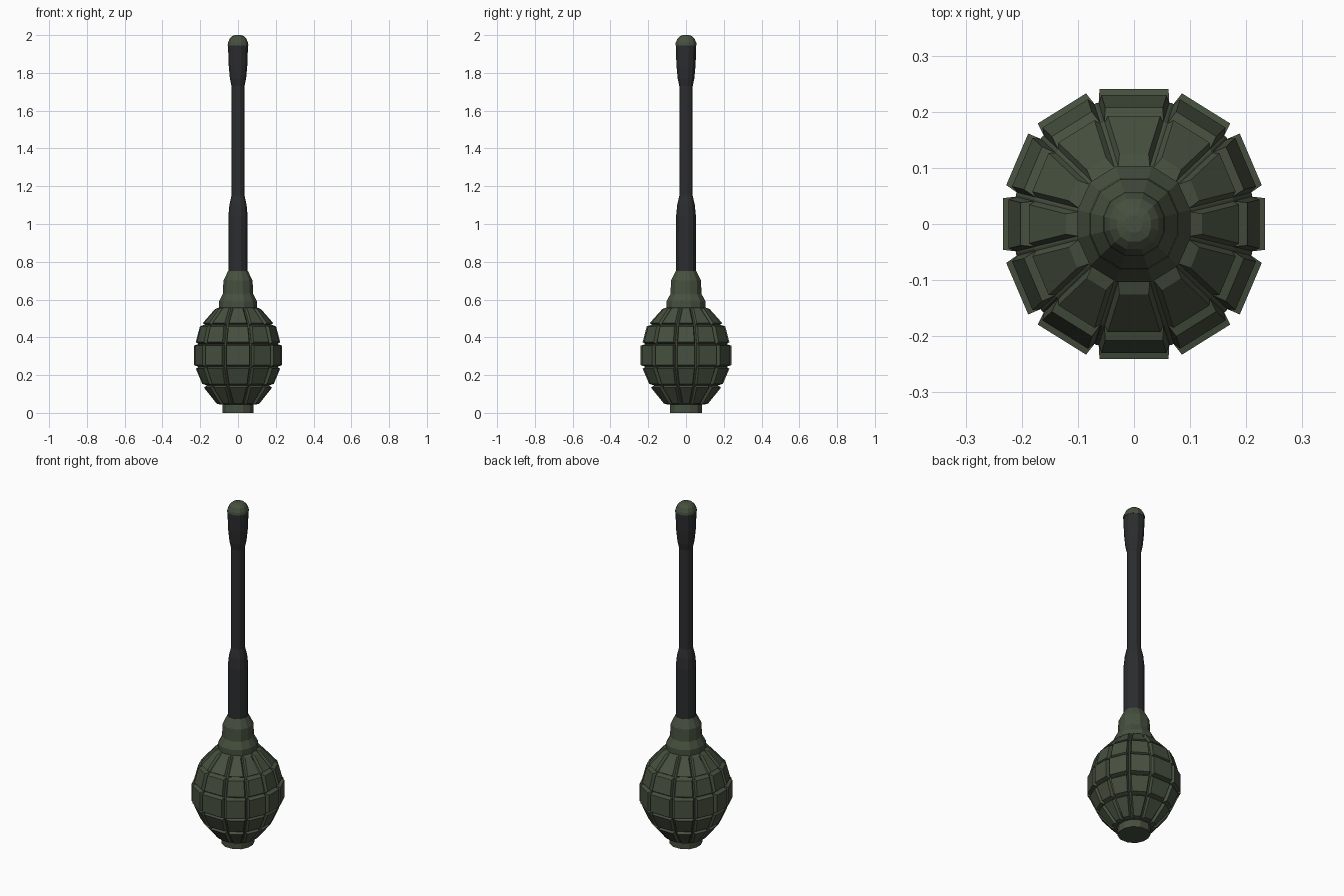
import bpy, bmesh, math

if "Cube" in bpy.data.objects:
    bpy.data.objects.remove(bpy.data.objects["Cube"])

def mat(name, c):
    m = bpy.data.materials.new(name)
    m.diffuse_color = (*c, 1)
    m.use_nodes = True
    m.node_tree.nodes["Principled BSDF"].inputs["Base Color"].default_value = m.diffuse_color
    return m

GREEN = mat("olive green", (0.062, 0.08, 0.05))
BLACK = mat("soft black", (0.025, 0.026, 0.028))

# Slightly irregular 12-sided section: corner angles and radius factors
quarter = [(14.05, 0.96), (43.4, 1.0), (72.75, 1.0)]
CORNERS = (quarter + [(180 - a, k) for a, k in reversed(quarter)]
           + [(180 + a, k) for a, k in quarter]
           + [(360 - a, k) for a, k in reversed(quarter)])
CORNERS = [(math.radians(a), k) for a, k in CORNERS]

def point(a, r, z):
    return (r * math.cos(a), r * math.sin(a), z)

def finish(bm, name, material):
    bmesh.ops.recalc_face_normals(bm, faces=bm.faces)
    me = bpy.data.meshes.new(name)
    bm.to_mesh(me)
    bm.free()
    me.materials.append(material)
    ob = bpy.data.objects.new(name, me)
    bpy.context.collection.objects.link(ob)
    return ob

def lathe(name, profile, material):
    """Closed 12-sided turned part from (radius, z) points."""
    bm = bmesh.new()
    rings = [[bm.verts.new(point(a, r * k, z)) for a, k in CORNERS] for r, z in profile]
    n = len(CORNERS)
    for lo, hi in zip(rings, rings[1:]):
        for i in range(n):
            j = (i + 1) % n
            bm.faces.new((lo[i], lo[j], hi[j], hi[i]))
    bm.faces.new(rings[0][::-1])
    bm.faces.new(rings[-1])
    return finish(bm, name, material)

# Body core, whose surface is the groove floor
CORE = [(0.102, 0.044), (0.178, 0.145), (0.226, 0.244), (0.226, 0.364),
        (0.19, 0.467), (0.107, 0.558)]
lathe("body_core", CORE, GREEN)

# Raised fragment blocks: outer face (radius, z) bottom and top for each row
ROWS = [((0.119, 0.049), (0.191, 0.134)),
        ((0.201, 0.154), (0.237, 0.234)),
        ((0.248, 0.253), (0.248, 0.356)),
        ((0.237, 0.374), (0.214, 0.458)),
        ((0.198, 0.475), (0.128, 0.55))]
bm = bmesh.new()
for row, outer in enumerate(ROWS):
    base = [(r * 0.985, z) for r, z in CORE[row:row + 2]]
    for i in range(len(CORNERS)):
        (a0, k0), (a1, k1) = CORNERS[i], CORNERS[(i + 1) % len(CORNERS)]
        if a1 < a0:
            a1 += 2 * math.pi
        loops = []
        for ends, gap in ((base, 0.003), (outer, 0.0125)):
            (r0, z0), (r1, z1) = ends
            g0, g1 = gap / r0, gap / r1
            loops.append([bm.verts.new(p) for p in (
                point(a0 + g0, r0 * k0, z0), point(a1 - g0, r0 * k1, z0),
                point(a1 - g1, r1 * k1, z1), point(a0 + g1, r1 * k0, z1))])
        inner, face = loops
        bm.faces.new(face)
        bm.faces.new(inner[::-1])
        for j in range(4):
            m = (j + 1) % 4
            bm.faces.new((inner[j], inner[m], face[m], face[j]))
finish(bm, "body_blocks", GREEN)

# Base plug and neck collar
lathe("base_plug", [(0.089, 0), (0.089, 0.06)], GREEN)
lathe("neck_collar", [(0.108, 0.54), (0.108, 0.59), (0.086, 0.63),
                      (0.083, 0.7), (0.057, 0.75)], GREEN)

# Handle with thicker grip at each end
lathe("handle", [(0.055, 0.74), (0.055, 1.04), (0.049, 1.1), (0.037, 1.15),
                 (0.037, 1.73), (0.046, 1.77), (0.053, 1.84), (0.057, 1.95)], BLACK)

# Rounded end cap
lathe("end_cap", [(0.059, 1.945), (0.057, 1.96), (0.047, 1.982),
                  (0.033, 1.995), (0.016, 2.0)], GREEN)
